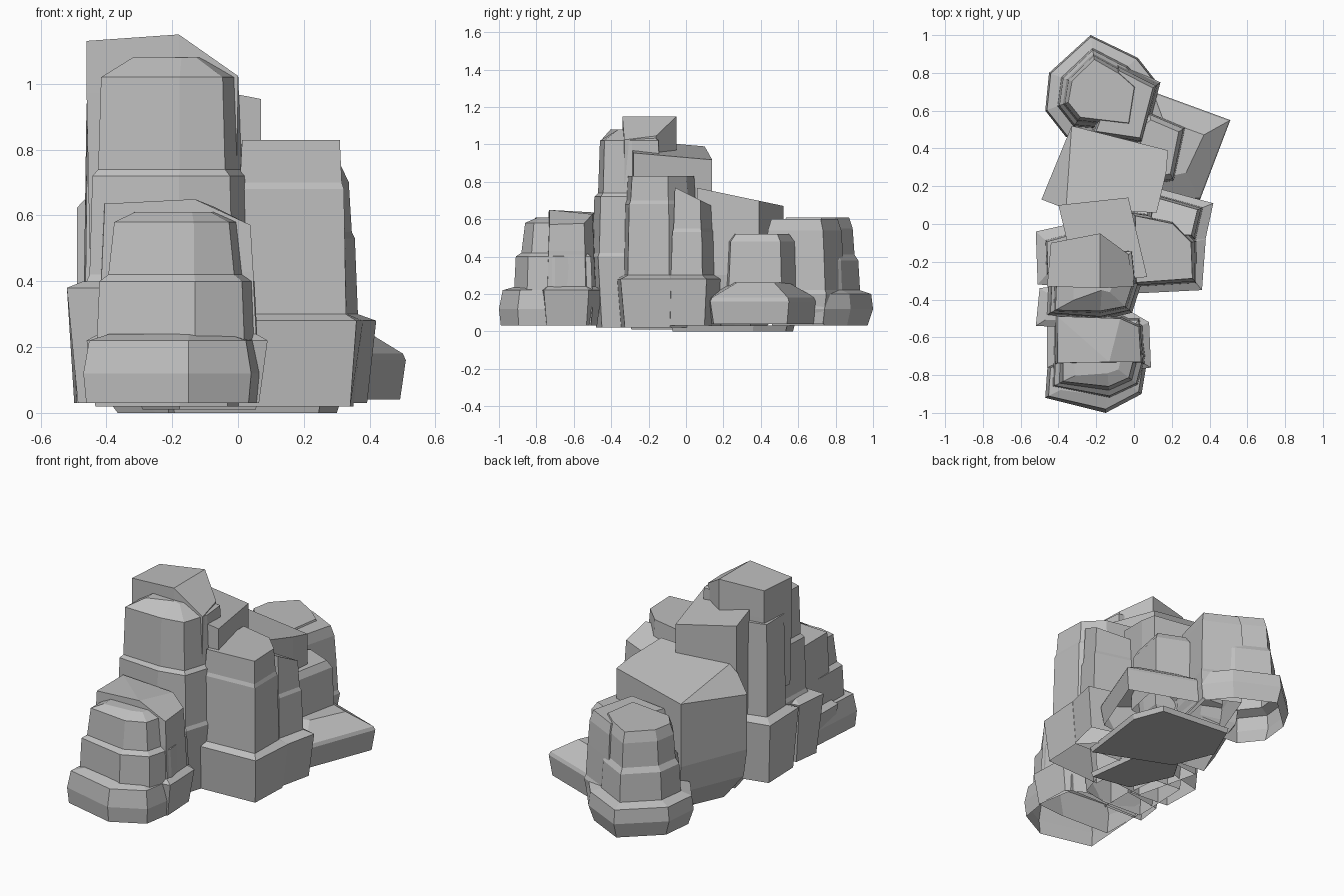
import bpy
import bmesh
from mathutils import Vector

default_cube = bpy.data.objects.get("Cube")
if default_cube:
    bpy.data.objects.remove(default_cube, do_unlink=True)

# One flat stone colour for every block
stone = bpy.data.materials.new("grey stone")
stone.use_nodes = True
stone_colour = (0.52, 0.52, 0.52, 1)
stone.diffuse_color = stone_colour
shader = next(n for n in stone.node_tree.nodes if n.type == "BSDF_PRINCIPLED")
shader.inputs["Base Color"].default_value = stone_colour
shader.inputs["Roughness"].default_value = 0.9

UNIT = 0.01  # all part sizes below are given in hundredths


def flat_top(x, y):
    return 0


def rock(name, footprint, profile, top=flat_top, closed=False):
    """Loft a footprint through (height, inset) rings; `top` shapes the cap.

    Rocks are open shells underneath unless `closed` is set.
    """
    corners = [Vector(p) for p in footprint]
    centre = sum(corners, Vector((0, 0))) / len(corners)
    bm = bmesh.new()
    rings = []
    for level, (height, inset) in enumerate(profile):
        ring = []
        for corner in corners:
            p = corner + (centre - corner).normalized() * inset
            z = height
            if level == len(profile) - 1:
                z += top(p.x, p.y)
            ring.append(bm.verts.new((p.x * UNIT, p.y * UNIT, z * UNIT)))
        rings.append(ring)

    # Side walls between neighbouring rings, then the cap and underside
    count = len(corners)
    for lower, upper in zip(rings, rings[1:]):
        for i in range(count):
            j = (i + 1) % count
            bm.faces.new((lower[i], lower[j], upper[j], upper[i]))
    cap = bm.faces.new(rings[-1])
    if closed:
        bm.faces.new(reversed(rings[0]))
    bm.normal_update()

    # Split a folded cap along its ridge so each facet stays flat
    bmesh.ops.connect_verts_nonplanar(bm, angle_limit=0.03, faces=[cap])

    mesh = bpy.data.meshes.new(name)
    bm.to_mesh(mesh)
    bm.free()
    mesh.materials.append(stone)
    obj = bpy.data.objects.new(name, mesh)
    bpy.context.collection.objects.link(obj)
    return obj


def counter_clockwise(points):
    """Order a convex outline so that walls face outwards."""
    centre = sum((Vector(p) for p in points), Vector((0, 0))) / len(points)
    east = Vector((1, 0))
    return sorted(points, key=lambda p: east.angle_signed(centre - Vector(p)),
                  reverse=True)


def tiers(bottom, *steps, chamfer=2):
    """Turn (tier top, inset) steps into a stepped profile with small ledges."""
    profile = [(bottom, steps[0][1] + 3)]
    for i, (height, inset) in enumerate(steps):
        profile.append((height, inset))
        if i + 1 < len(steps):
            profile.append((height + chamfer, steps[i + 1][1] - 1))
    return profile


def boulder(name, outline, profile, **options):
    return rock(name, counter_clockwise(outline), profile, **options)


# Low stepped rock at the front, with a taller block behind it
boulder("front_rock_base",
        [(-47, -92), (-15, -100), (4, -90), (7, -72), (3, -50), (-44, -50)],
        [(3, 1), (12, 0), (22, 2), (24, 9)])
boulder("front_rock_upper",
        [(-43, -86), (-13, -92), (2, -85), (6, -70), (3, -50), (-42, -50)],
        [(20, 0), (40, 1), (42, 4), (58, 6), (61, 13)])
boulder("front_rock_block",
        [(-46, -76), (-12, -79), (9, -76), (8, -52), (-4, -45), (-46, -46)],
        tiers(3, (22, 0), (41, 5), (65, 6)),
        top=lambda x, y: min(0.05 * (x + 12), -0.5 * (x + 12)))

# Main tower with its ridged cap stone
boulder("tower",
        [(-46, -48), (-18, -51), (-1, -47), (5, -28), (2, -11), (-44, -8)],
        tiers(2, (40, 0), (72, 2), (102, 5)) + [(108, 16)])
boulder("tower_cap",
        [(-46, -33), (-44, -10), (-18, -5), (-3, -16), (0, -33), (-18, -34)],
        [(50, 1), (97, 0), (115, 0)],
        top=lambda x, y: min(0.07 * (x + 18), -0.7 * (x + 18)))

# Shoulders along the left of the tower
boulder("left_shoulder",
        [(-51, -32), (-52, -4), (-25, 2), (-22, -34)],
        tiers(3, (38, 0), (94, 8)))
boulder("left_foot",
        [(-52, -54), (-50, -34), (-20, -30), (-20, -55)],
        [(3, 4), (38, 0), (40, 6)])

# Sloping spine behind the tower
boulder("spine",
        [(-40, 10), (-3, 14), (7, -28), (-30, -32)],
        [(2, 3), (45, 0), (93, 0)],
        top=lambda x, y: -0.18 * x - 0.13 * y)

# Pair of stepped rocks on the right
boulder("right_rock",
        [(-4, -37), (36, -35), (38, -8), (22, 8), (-5, 10)],
        tiers(2, (28, 0), (68, 6), (83, 8)))
boulder("right_rock_rear",
        [(5, 21), (42, 11), (37, -12), (0, -10)],
        tiers(3, (28, 0), (53, 7), (74, 9)),
        top=lambda x, y: -0.5 * y)

# Large slab-topped rock across the back, with its left corner cut down
boulder("back_rock",
        [(-49, 13), (-33, 52), (18, 39), (17, 27), (12, 6), (-36, 8)],
        [(0, 13), (14, 2), (30, 0), (78, 0)],
        top=lambda x, y: -0.21 * y + min(0, x + 36))

# Stepped rock at the far back, with a buttress against it
boulder("rear_rock",
        [(-47, 60), (-45, 80), (-23, 100), (2, 88), (13, 74), (6, 44), (-36, 46)],
        [(3, 3), (12, 0), (20, 1), (22, 7), (38, 8), (41, 10), (55, 11), (61, 13)])
boulder("rear_buttress",
        [(-9, 86), (14, 75), (5, 41), (-24, 46)],
        [(4, 3), (20, 0), (22, 1), (40, 2), (54, 3), (60, 5)])

# Low ledge on the right rear and the block standing on it
boulder("rear_ledge",
        [(51, 55), (35, 13), (8, 10), (4, 45), (10, 70)],
        [(4, 2), (16, 0), (18, 1), (26, 16)])
boulder("rear_ledge_block",
        [(27, 51), (21, 23), (4, 20), (0, 53), (8, 59)],
        [(15, 0), (26, 0), (48, 1), (52, 4)])

# Flat undersides that the shells rest on
boulder("underside_rear",
        [(31, 36), (24, 54), (-20, 58), (-30, 35), (-20, 10), (25, -8)],
        [(0, 1), (3, 0)], closed=True)
boulder("underside_front",
        [(6, -30), (0, 16), (-19, 18), (-30, 0), (-18, -26)],
        [(1, 1), (4, 0)], closed=True)
